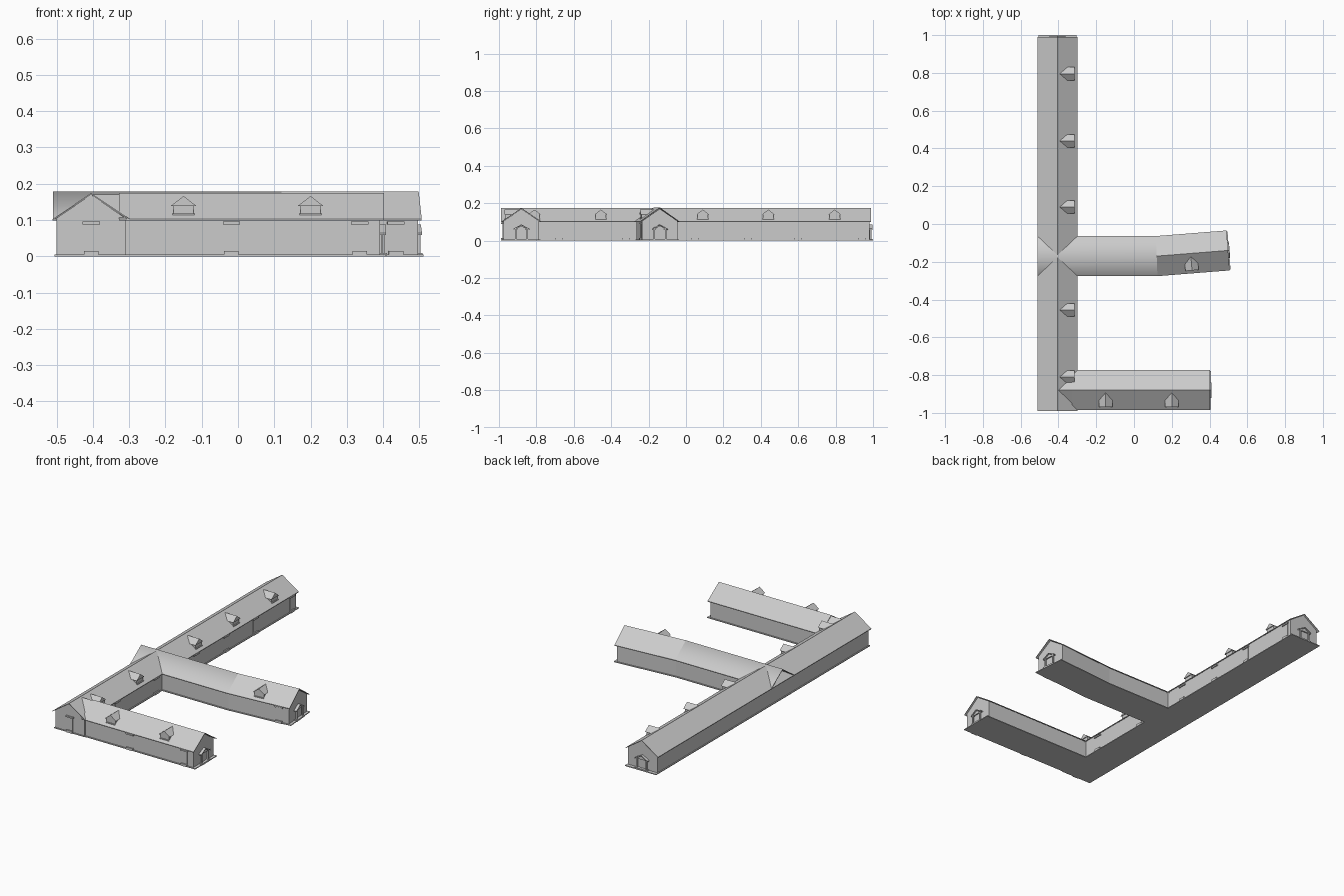
import bpy, bmesh, math
from mathutils import Vector, Matrix

if "Cube" in bpy.data.objects:
    bpy.data.objects.remove(bpy.data.objects["Cube"])


def make(name, bm, mat=None):
    if mat is not None:
        bm.transform(mat)
    bmesh.ops.recalc_face_normals(bm, faces=bm.faces)
    me = bpy.data.meshes.new(name)
    bm.to_mesh(me)
    bm.free()
    ob = bpy.data.objects.new(name, me)
    bpy.context.collection.objects.link(ob)
    return ob


def sweep(name, profile, path, mat=None):
    """Sweep a closed (side, z) profile along a flat path with mitred bends."""
    pts = [Vector(p) for p in path]
    dirs = [(b - a).normalized() for a, b in zip(pts, pts[1:])]
    bm = bmesh.new()
    rings = []
    for i, p in enumerate(pts):
        a, b = dirs[max(i - 1, 0)], dirs[min(i, len(dirs) - 1)]
        d = (a + b).normalized()
        k = 1 / d.dot(a)
        side = Vector((-d.y, d.x)) * k
        rings.append([bm.verts.new((p.x + side.x * s, p.y + side.y * s, z)) for s, z in profile])
    n = len(profile)
    for r, q in zip(rings, rings[1:]):
        for j in range(n):
            bm.faces.new((r[j], r[(j + 1) % n], q[(j + 1) % n], q[j]))
    bm.faces.new(rings[0])
    bm.faces.new(rings[-1])
    return make(name, bm, mat)


def box(name, lo, hi, mat=None):
    prof = [(lo[1], lo[2]), (hi[1], lo[2]), (hi[1], hi[2]), (lo[1], hi[2])]
    return sweep(name, prof, [(lo[0], 0), (hi[0], 0)], mat)


def place(x, y, deg):
    return Matrix.Translation((x, y, 0)) @ Matrix.Rotation(math.radians(deg), 4, 'Z')


def chevron(w, eave, top, t):
    return [(-w, eave), (0, top), (w, eave), (w, eave - t), (0, top - t), (-w, eave - t)]


WALL = [(-.095, .003), (.095, .003), (.095, .105), (0, .17), (-.095, .105)]
SLAB = [(-.101, 0), (.101, 0), (.101, .005), (-.101, .005)]

# Wings: walls, roof and floor slab, each swept along its own centre line
wings = {
    "main": ([(-.405, -.98), (-.405, .98)], [(-.405, -.99), (-.405, .99)],
             [(-.405, -.985), (-.405, 1.0)], .174),
    "front": ([(-.40, -.88), (.392, -.88)], [(-.328, -.88), (.402, -.88)],
              [(-.40, -.88), (.408, -.88)], .175),
    "middle": ([(-.40, -.17), (.12, -.17), (.488, -.14)],
               [(-.51, -.17), (.12, -.17), (.498, -.14)],
               [(-.40, -.17), (.12, -.17), (.503, -.139)], .178),
}
roofs = {}
for key, (wp, rp, sp, top) in wings.items():
    sweep(key + "_walls", WALL, wp)
    roofs[key] = sweep(key + "_roof", chevron(.106, .103, top, .004), rp)
    sweep(key + "_floor_slab", SLAB, sp)

# The inner half of the middle roof is shaded as one soft curve
for p in roofs["middle"].data.polygons:
    if p.center.x < .12 and p.normal.z > .3:
        p.use_smooth = True


# Dormers: local +x points down the slope, origin on the ridge line
def dormer(mat):
    body = [(-.028, .105), (.028, .105), (.028, .143), (0, .162), (-.028, .143)]
    sweep("dormer_body", body, [(.02, 0), (.085, 0)], mat)
    # roof tapers back to a point where it runs into the slope
    bm = bmesh.new()
    v = [bm.verts.new(c) for c in ((.09, -.035, .139), (.09, 0, .166), (.09, .035, .139),
                                   (.052, -.035, .139), (.006, 0, .166), (.052, .035, .139))]
    for f in ((0, 1, 4, 3), (1, 2, 5, 4), (0, 3, 4, 5, 2)):
        bm.faces.new([v[i] for i in f])
    bm.faces.new((v[0], v[2], v[1]))
    make("dormer_roof", bm, mat)
    box("dormer_sill", (.085, -.03, .113), (.09, .03, .118), mat)


for y in (-.81, -.455, .09, .44, .795):
    dormer(place(-.405, y, 0))
for x in (-.15, .20):
    dormer(place(x, -.88, -90))
dormer(place(.30, -.156, -85.5))


# Gable entrances: local +x points outward from the end wall
def porch(mat):
    sweep("porch_roof", chevron(.042, .064, .087, .006), [(-.005, 0), (.016, 0)], mat)
    sweep("porch_gable", [(-.034, .06), (.034, .06), (0, .08)], [(-.005, 0), (.010, 0)], mat)
    box("porch_door", (-.005, -.02, .005), (.003, .02, .06), mat)
    for s in (-1, 1):
        c = s * .030
        box("porch_post", (.006, c - .004, .005), (.013, c + .004, .064), mat)
    box("porch_step", (-.005, -.04, 0), (.018, .04, .009), mat)


porch(place(.392, -.88, 0))
porch(place(.488, -.14, 4.5))
porch(place(-.405, .98, 90))


# Side doors on the long walls: panel, lintel and step
def side_door(mat):
    box("side_door", (-.004, -.018, .005), (.002, .018, .09), mat)
    box("door_lintel", (-.004, -.024, .088), (.008, .024, .096), mat)
    box("door_step", (-.004, -.020, 0), (.009, .020, .014), mat)


for x in (-.405, -.018, .335):
    side_door(place(x, -.98 if x < -.4 else -.975, -90))
for y in (-.68, -.32, .05, .33, .60, .94):
    side_door(place(-.31, y, 0))
side_door(place(.435, -.24, -85.5))
